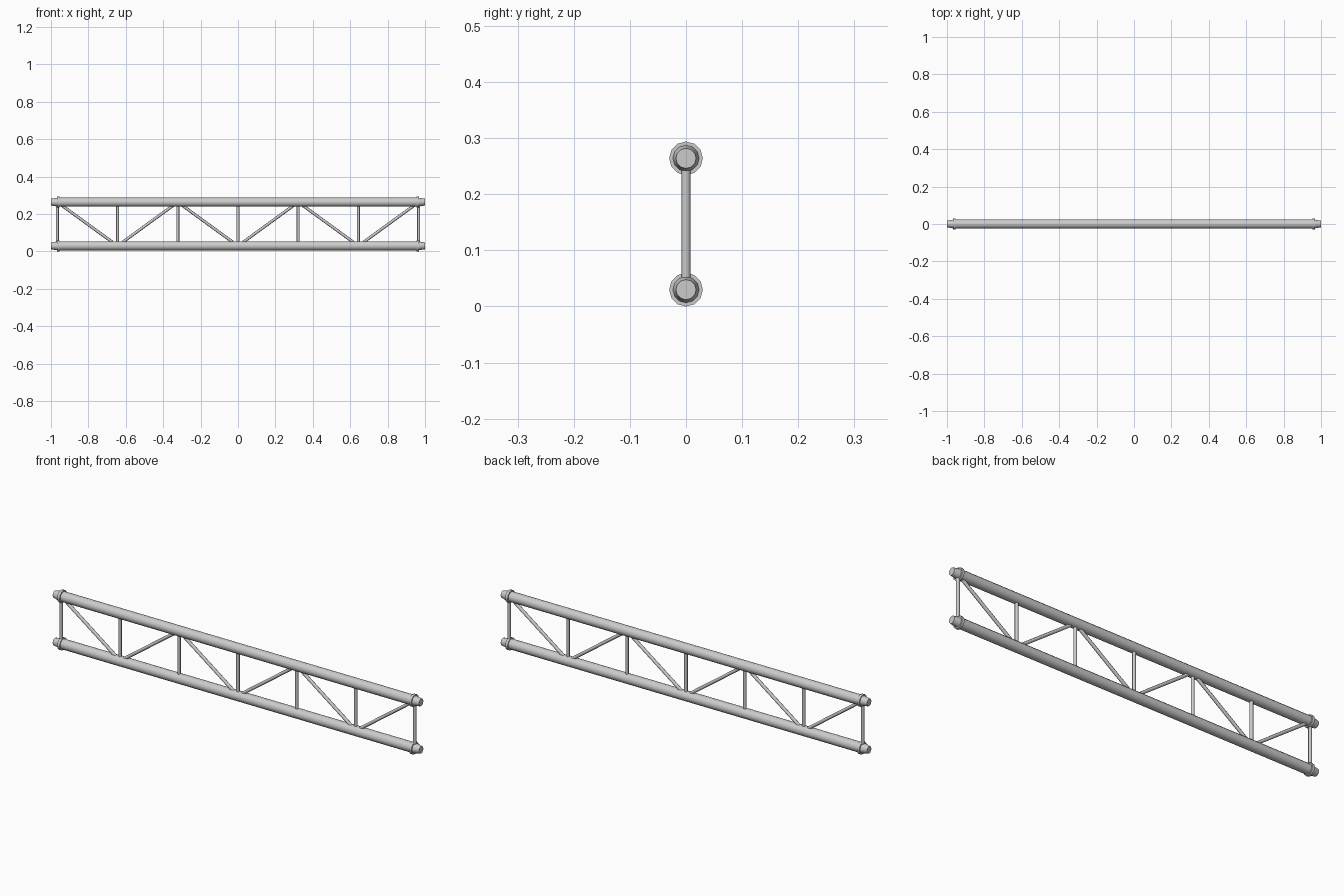
import bpy, math
from mathutils import Vector

if "Cube" in bpy.data.objects:
    bpy.data.objects.remove(bpy.data.objects["Cube"])

Z_LOW, Z_HIGH = 0.03, 0.264
SIDES = 12


def tube(name, a, b, r, sides=8):
    """Straight round bar between two points."""
    a, b = Vector(a), Vector(b)
    d = b - a
    bpy.ops.mesh.primitive_cylinder_add(vertices=sides, radius=r, depth=d.length,
                                        location=(a + b) / 2,
                                        rotation=d.to_track_quat('Z', 'Y').to_euler())
    ob = bpy.context.object
    ob.name = name
    bpy.ops.object.shade_smooth_by_angle(angle=math.radians(50))
    return ob


def lathe_x(name, profile, z, sides=SIDES):
    """Solid turned about the x axis from (x, radius) points."""
    verts, faces = [], []
    for x, r in profile:
        for i in range(sides):
            t = 2 * math.pi * i / sides
            verts.append((x, r * math.sin(t), z + r * math.cos(t)))
    for k in range(len(profile) - 1):
        for i in range(sides):
            j = (i + 1) % sides
            p, q = k * sides, (k + 1) * sides
            faces.append((p + j, p + i, q + i, q + j))
    last = (len(profile) - 1) * sides
    faces += [tuple(range(sides)), tuple(last + i for i in reversed(range(sides)))]
    me = bpy.data.meshes.new(name)
    me.from_pydata(verts, [], faces)
    me.validate()
    ob = bpy.data.objects.new(name, me)
    bpy.context.collection.objects.link(ob)
    bpy.ops.object.select_all(action='DESELECT')
    ob.select_set(True)
    bpy.context.view_layer.objects.active = ob
    bpy.ops.object.mode_set(mode='EDIT')
    bpy.ops.mesh.select_all(action='SELECT')
    bpy.ops.mesh.normals_make_consistent(inside=False)
    bpy.ops.object.mode_set(mode='OBJECT')
    bpy.ops.object.shade_smooth_by_angle(angle=math.radians(35))
    return ob


# Chords: long tubes with thin collars and tapered end couplers
half = [(0.954, 0.0245), (0.954, 0.03), (0.967, 0.03), (0.967, 0.0235), (1.0, 0.018)]
profile = [(-x, r) for x, r in reversed(half)] + half
for label, z in (("lower", Z_LOW), ("upper", Z_HIGH)):
    lathe_x(label + "_chord", profile, z)

# Vertical web bars
for i in range(-3, 4):
    x = i * 0.322
    tube(f"vertical_{i + 3}", (x, 0, Z_LOW), (x, 0, Z_HIGH), 0.008)

# Zigzag diagonals
for i in range(-3, 3):
    z0, z1 = (Z_HIGH, Z_LOW) if i % 2 else (Z_LOW, Z_HIGH)
    tube(f"diagonal_{i + 3}", (i * 0.322, 0, z0), ((i + 1) * 0.322, 0, z1), 0.008)
